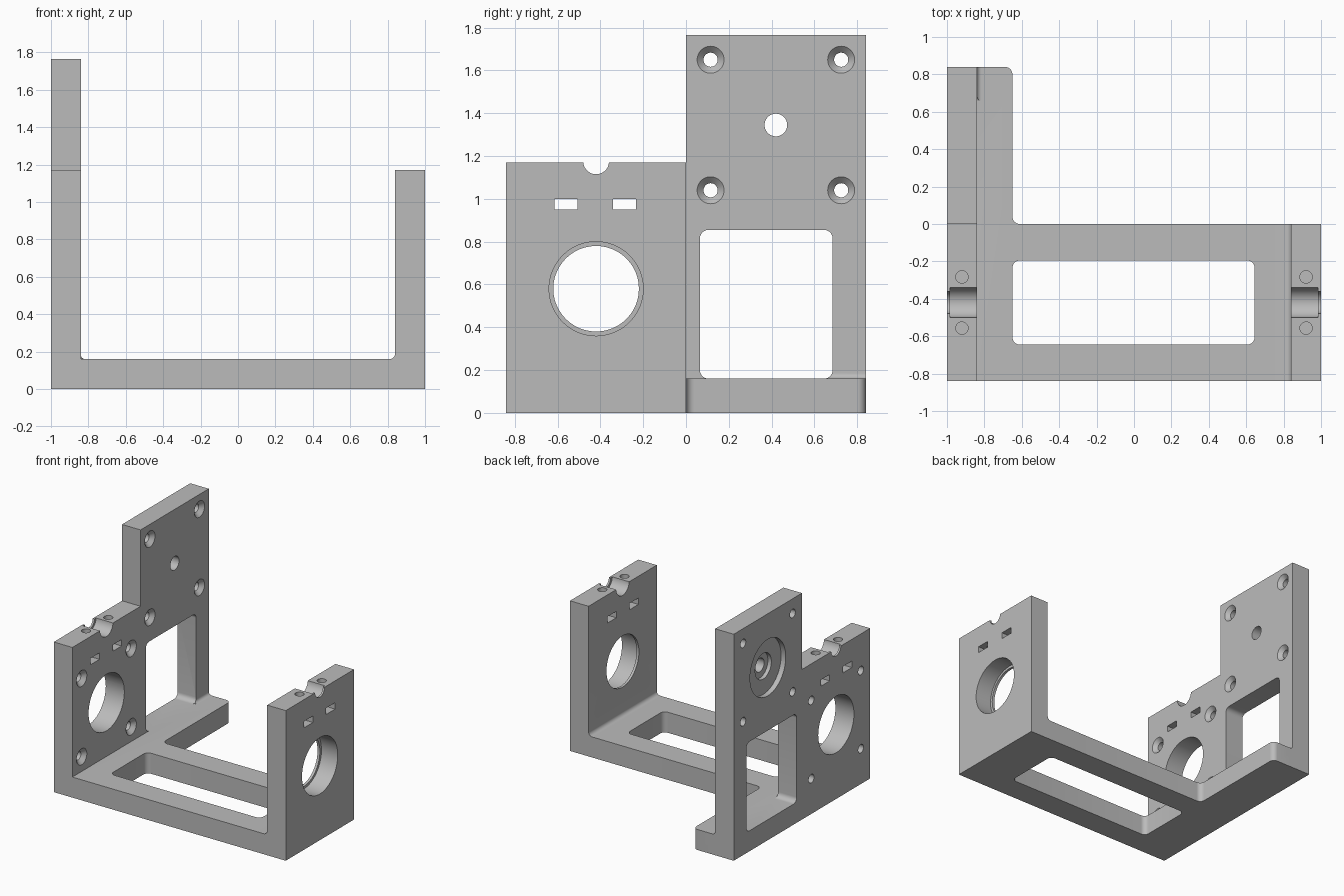
import bpy, bmesh, math
from mathutils import Vector

cube = bpy.data.objects.get("Cube")
if cube:
    bpy.data.objects.remove(cube, do_unlink=True)

T = 0.16            # wall and floor thickness
IN = 1 - T          # inner wall face
LOW = 1.17          # low wall height
TALL = 1.765        # tall wall height
D = 0.84            # depth of each half

grey = bpy.data.materials.new("plain grey")
grey.use_nodes = True
grey.diffuse_color = (0.5, 0.5, 0.5, 1)
grey.node_tree.nodes["Principled BSDF"].inputs["Base Color"].default_value = (0.5, 0.5, 0.5, 1)


def place(axis, u, v, w):
    return {"x": (w, u, v), "y": (u, w, v), "z": (u, v, w)}[axis]


def loft(name, axis, loop_a, a, loop_b, b):
    """Solid between two matching outlines at a and b along an axis."""
    bm = bmesh.new()
    va = [bm.verts.new(place(axis, u, v, a)) for u, v in loop_a]
    vb = [bm.verts.new(place(axis, u, v, b)) for u, v in loop_b]
    n = len(va)
    bm.faces.new(va)
    bm.faces.new(vb)
    for i in range(n):
        j = (i + 1) % n
        bm.faces.new((va[i], va[j], vb[j], vb[i]))
    bmesh.ops.recalc_face_normals(bm, faces=bm.faces)
    mesh = bpy.data.meshes.new(name)
    bm.to_mesh(mesh)
    bm.free()
    mesh.materials.append(grey)
    obj = bpy.data.objects.new(name, mesh)
    bpy.context.collection.objects.link(obj)
    return obj


def rounded(corners, steps=8):
    """Outline of (u, v, radius) right-angled corners."""
    out = []
    for i, (u, v, r) in enumerate(corners):
        p = Vector((u, v))
        if not r:
            out.append(p)
            continue
        d1 = (Vector(corners[i - 1][:2]) - p).normalized()
        d2 = (Vector(corners[(i + 1) % len(corners)][:2]) - p).normalized()
        c = p + r * (d1 + d2)
        for k in range(steps + 1):
            t = math.pi / 2 * k / steps
            out.append(c - r * (d2 * math.cos(t) + d1 * math.sin(t)))
    return out


def prism(name, axis, corners, a, b):
    loop = rounded(corners)
    return loft(name, axis, loop, a, loop, b)


def box_loop(u0, u1, v0, v1, r=0):
    return [(u0, v0, r), (u1, v0, r), (u1, v1, r), (u0, v1, r)]


def ring(u, v, r, n=48):
    return [(u + r * math.cos(math.tau * i / n), v + r * math.sin(math.tau * i / n)) for i in range(n)]


def boolean(target, other, op="DIFFERENCE"):
    mod = target.modifiers.new("cut", "BOOLEAN")
    mod.operation = op
    mod.solver = "EXACT"
    mod.object = other
    bpy.context.view_layer.objects.active = target
    bpy.ops.object.modifier_apply(modifier=mod.name)
    bpy.data.objects.remove(other, do_unlink=True)


def drill(axis, u, v, r, a, b, r_end=None):
    end = r if r_end is None else r_end
    boolean(bracket, loft("drill", axis, ring(u, v, r), a, ring(u, v, end), b))


def punch(axis, loop, a, b):
    boolean(bracket, prism("punch", axis, loop, a, b))


# L-shaped floor with rounded arm corners
bracket = prism("bracket", "z", [(-1, -D, 0), (1, -D, 0), (1, 0, 0), (-0.65, 0, 0.04),
                                 (-0.65, D, 0.04), (-1, D, 0)], 0, T)

# Stepped wall, low at the front and tall at the back
boolean(bracket, prism("stepped_wall", "x", [(-D, 0, 0), (D, 0, 0), (D, TALL, 0), (0, TALL, 0),
                                             (0, LOW, 0), (-D, LOW, 0)], -1, -IN), "UNION")

# Opposite low wall with a filleted foot
boolean(bracket, prism("low_wall", "y", [(0.75, 0, 0), (1, 0, 0), (1, LOW, 0), (IN, LOW, 0),
                                         (IN, T, 0.03), (0.75, T, 0)], -D, 0), "UNION")

# Small fillet at the foot of the tall wall
boolean(bracket, prism("wall_fillet", "y", [(-0.9, 0.1, 0), (-0.8, 0.1, 0), (-0.8, T, 0), (-IN, T, 0.025),
                                            (-IN, 0.2, 0), (-0.9, 0.2, 0)], 0.66, D), "UNION")

# Floor slot and tall wall window
punch("z", box_loop(-0.65, 0.645, -0.645, -0.195, 0.04), -0.1, 0.3)
punch("x", box_loop(0.065, 0.685, T, 0.855, 0.04), -1.1, -0.7)

# Shaft bores: plain on one wall, with an inner lip on the other
drill("x", -0.42, 0.58, 0.22, -1.1, -0.7)
drill("x", -0.42, 0.58, 0.2, 0.7, 1.1)
drill("x", -0.42, 0.58, 0.22, IN + 0.02, 1.1)

# Rod notches, nut slots and screw holes on both low walls
for s in (-1, 1):
    drill("x", -0.42, LOW + 0.005, 0.06, s * 0.7, s * 1.1)
    drill("x", -0.42, LOW + 0.005, 0.08, s * 0.7, s * 0.985)
    for y in (-0.56, -0.2875):
        punch("x", box_loop(y - 0.054, y + 0.054, 0.95, 1.0), s * 0.7, s * 1.1)
    for y in (-0.557, -0.283):
        drill("z", s * 0.92, y, 0.033, 0.97, 1.3)

# Countersunk mounting holes, two square patterns
for cy, cz in ((-0.42, 0.58), (0.42, 1.345)):
    for dy in (-0.305, 0.305):
        for dz in (-0.305, 0.305):
            drill("x", cy + dy, cz + dz, 0.033, -1.1, -0.7)
            drill("x", cy + dy, cz + dz, 0.073, -IN + 0.01, -IN - 0.03, 0.033)

# Stepped bearing recess on the outside of the tall wall
drill("x", 0.42, 1.345, 0.053, -1.1, -0.7)
drill("x", 0.42, 1.345, 0.22, -1.1, -0.96)
drill("x", 0.42, 1.345, 0.1, -1.1, -0.93)

# Smooth curved faces, keep edges sharp
bpy.ops.object.select_all(action="DESELECT")
bracket.select_set(True)
bpy.context.view_layer.objects.active = bracket
bpy.ops.object.shade_smooth_by_angle(angle=math.radians(30))
